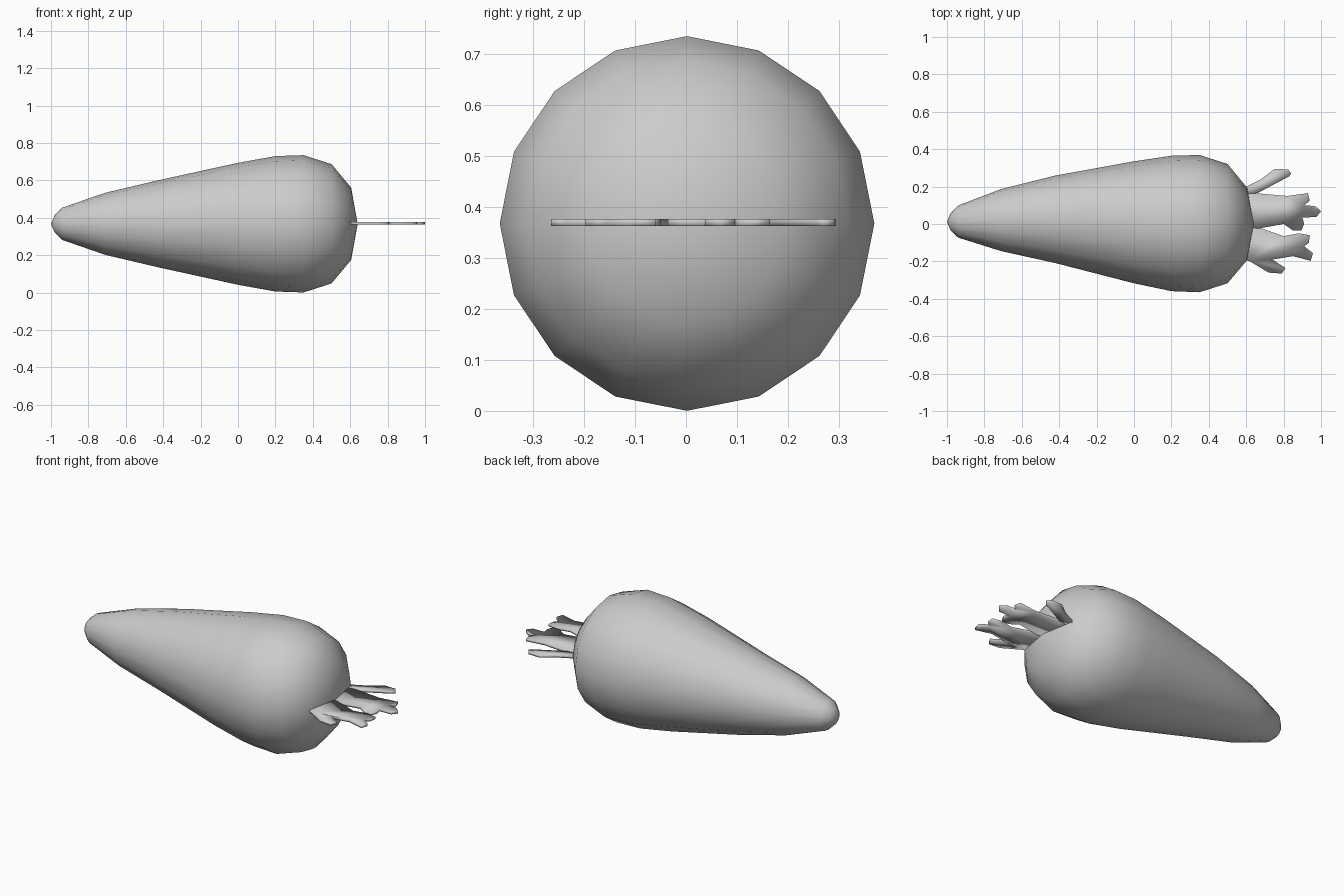
import bpy, bmesh, math

if "Cube" in bpy.data.objects:
    bpy.data.objects.remove(bpy.data.objects["Cube"])

CZ = 0.368   # height of the long axis
SIDES = 16


def finish(name, bm):
    bmesh.ops.recalc_face_normals(bm, faces=bm.faces[:])
    for f in bm.faces:
        f.smooth = True
    me = bpy.data.meshes.new(name)
    bm.to_mesh(me)
    bm.free()
    ob = bpy.data.objects.new(name, me)
    bpy.context.collection.objects.link(ob)
    return ob


# Root: rings along x as (x, radius, sideways drift in y)
rings = [(-0.98, 0.047, 0.012), (-0.94, 0.086, 0.013), (-0.71, 0.166, 0.021),
         (-0.42, 0.234, 0.025), (0.0, 0.326, 0.009), (0.2, 0.362, 0.003),
         (0.35, 0.367, 0.002), (0.5, 0.319, 0.002), (0.605, 0.193, 0.0)]
bm = bmesh.new()
loops = []
for x, r, dy in rings:
    loops.append([bm.verts.new((x, dy + r * math.sin(math.tau * i / SIDES),
                                CZ + r * math.cos(math.tau * i / SIDES)))
                  for i in range(SIDES)])
tip = bm.verts.new((-1.0, 0.012, CZ))
crown = bm.verts.new((0.64, 0.0, CZ))
for i in range(SIDES):
    j = (i + 1) % SIDES
    for a, b in zip(loops, loops[1:]):
        bm.faces.new((a[i], a[j], b[j], b[i]))
    bm.faces.new((tip, loops[0][j], loops[0][i]))
    bm.faces.new((crown, loops[-1][i], loops[-1][j]))
finish("carrot_root", bm)


# Leaves: flat outlines in the xy plane, given a thin thickness
def leaf(name, outline, z=0.363, thick=0.014):
    bm = bmesh.new()
    face = bm.faces.new([bm.verts.new((x, y, z)) for x, y in outline])
    top = bmesh.ops.extrude_face_region(bm, geom=[face], use_keep_orig=True)
    bmesh.ops.translate(bm, vec=(0, 0, thick),
                        verts=[v for v in top["geom"] if isinstance(v, bmesh.types.BMVert)])
    return finish(name, bm)


leaf("leaf_stem", [(0.59, 0.16), (0.66, 0.165), (0.83, 0.255), (0.84, 0.27),
                   (0.825, 0.292), (0.75, 0.294), (0.68, 0.24), (0.59, 0.195)])
leaf("leaf_upper", [(0.59, 0.19), (0.59, -0.01), (0.66, -0.025), (0.80, 0.0),
                    (0.85, -0.035), (0.895, -0.035), (0.91, 0.0), (0.9, 0.035),
                    (0.975, 0.037), (1.0, 0.068), (0.97, 0.096), (0.91, 0.1),
                    (0.94, 0.125), (0.93, 0.165), (0.82, 0.15), (0.645, 0.165)])
leaf("leaf_lower", [(0.59, 0.0), (0.59, -0.19), (0.62, -0.2), (0.72, -0.26),
                    (0.79, -0.265), (0.81, -0.235), (0.74, -0.19), (0.85, -0.172),
                    (0.945, -0.197), (0.957, -0.155), (0.91, -0.12),
                    (0.935, -0.1), (0.94, -0.06), (0.88, -0.05), (0.8, -0.065),
                    (0.645, -0.01)])
